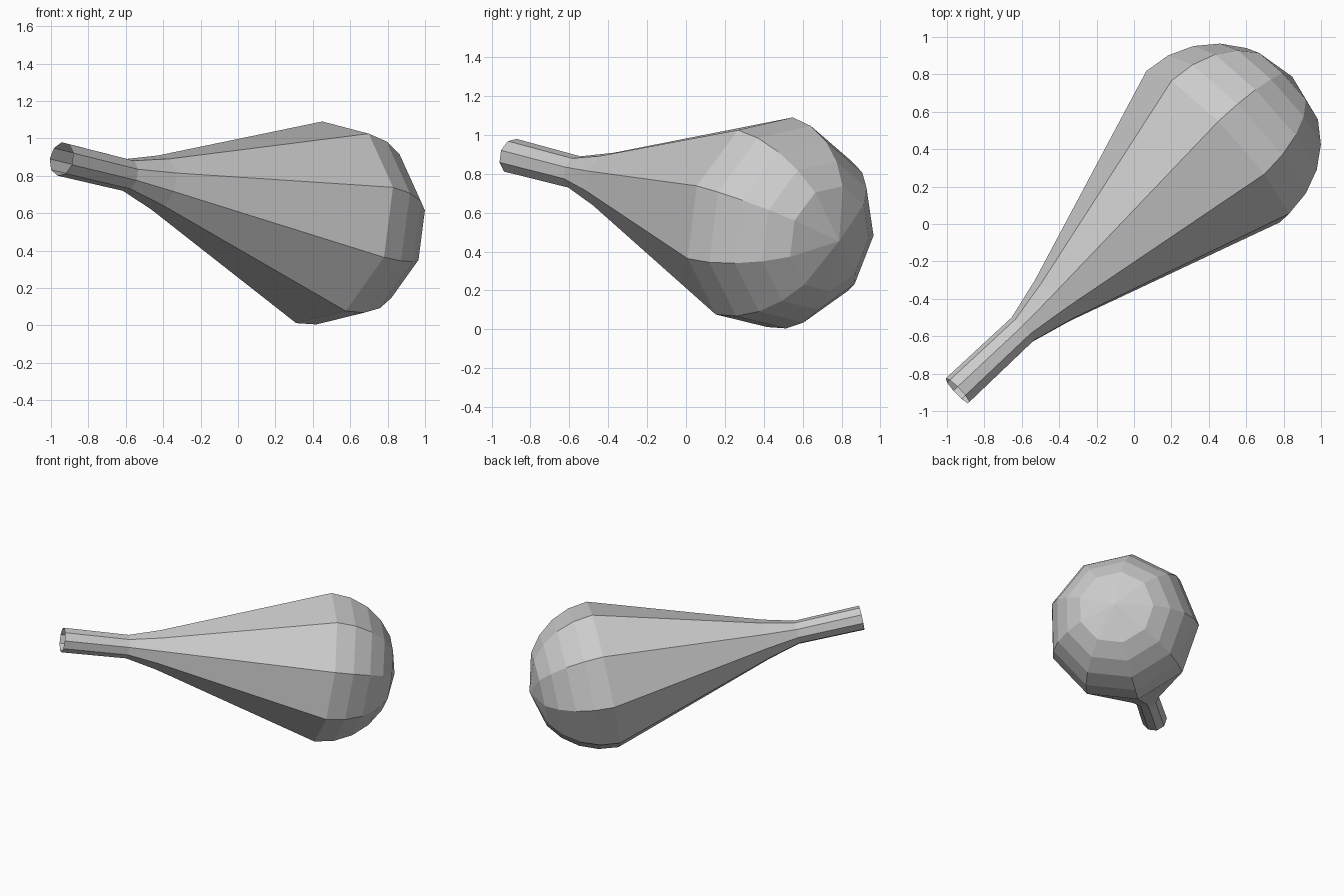
import bpy, bmesh
from math import sin, cos, radians, tau
from mathutils import Vector, Matrix

if "Cube" in bpy.data.objects:
    bpy.data.objects.remove(bpy.data.objects["Cube"])

SIDES = 9
R = 0.556
CENTRE = Vector((0.447, 0.413, 0.551))      # centre of the widest ring
AXIS = Vector((0.718, 0.674, -0.175)).normalized()

# Profile (distance along axis, radius): open tube, neck, cone, then dome
profile = [(-1.937, 0.092), (-1.451, 0.088), (-1.221, 0.148)]
profile += [(R * sin(radians(t)), R * cos(radians(t))) for t in range(0, 61, 15)]

# Local frame: z along the axis, x as near vertical as possible
side = AXIS.cross(Vector((0, 0, 1))).normalized()
up = side.cross(AXIS)
frame = Matrix((up, side, AXIS)).transposed()

bm = bmesh.new()
rings = []
for s, r in profile:
    ring = []
    for k in range(SIDES):
        a = radians(-10) + tau * k / SIDES
        ring.append(bm.verts.new(CENTRE + frame @ Vector((r * cos(a), r * sin(a), s))))
    rings.append(ring)

# Walls between neighbouring rings
for a, b in zip(rings, rings[1:]):
    for k in range(SIDES):
        n = (k + 1) % SIDES
        bm.faces.new((a[k], a[n], b[n], b[k]))

# Dome tip fan
tip = bm.verts.new(CENTRE + AXIS * R)
for k in range(SIDES):
    bm.faces.new((rings[-1][k], rings[-1][(k + 1) % SIDES], tip))

bmesh.ops.recalc_face_normals(bm, faces=bm.faces)
mesh = bpy.data.meshes.new("bulb_with_open_neck")
bm.to_mesh(mesh)
bm.free()
obj = bpy.data.objects.new("bulb_with_open_neck", mesh)
bpy.context.collection.objects.link(obj)
